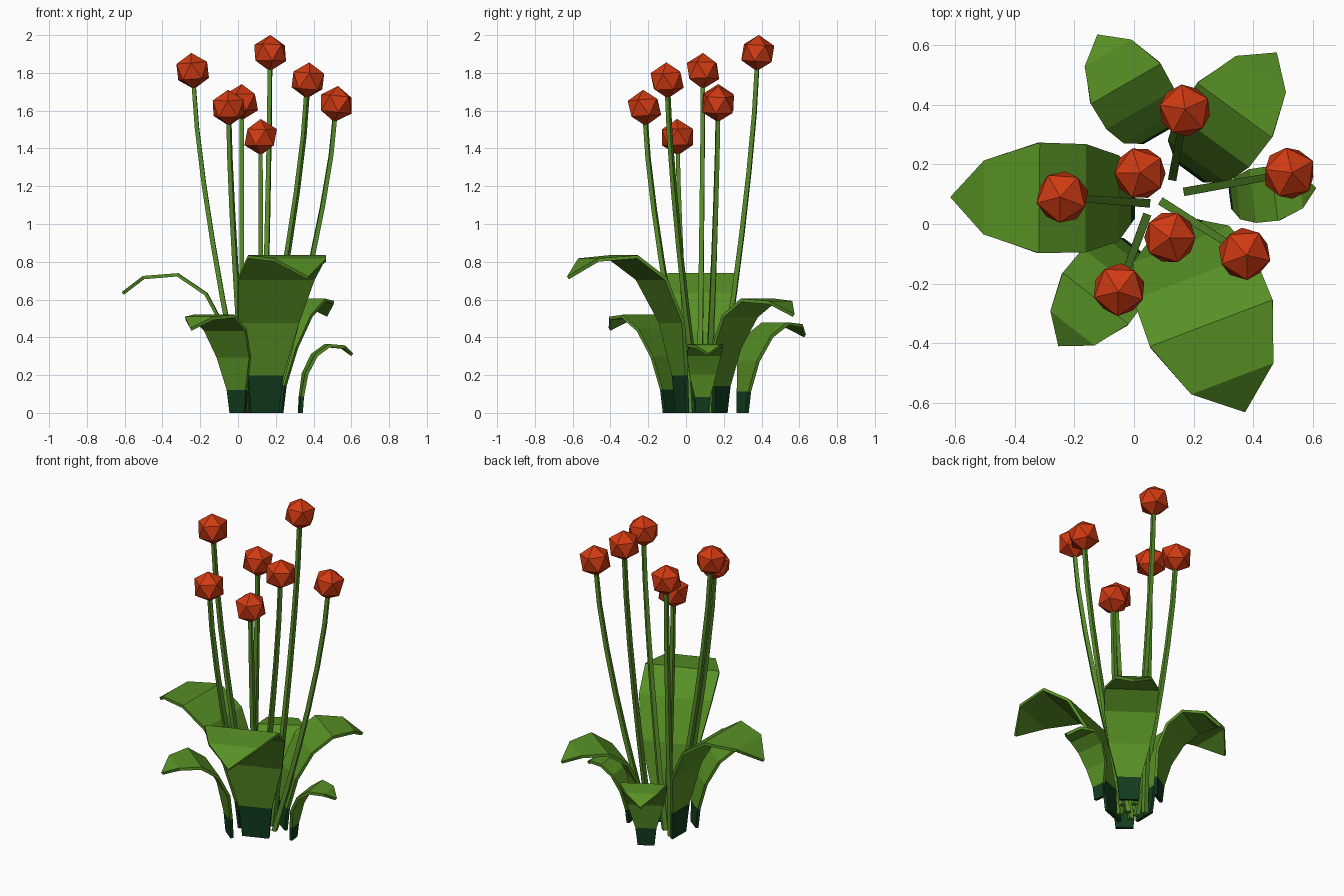
import bpy, bmesh, math
from mathutils import Vector, Matrix

if "Cube" in bpy.data.objects:
    bpy.data.objects.remove(bpy.data.objects["Cube"])


def material(name, rgb):
    m = bpy.data.materials.new(name)
    m.diffuse_color = (*rgb, 1)
    m.use_nodes = True
    m.node_tree.nodes["Principled BSDF"].inputs["Base Color"].default_value = m.diffuse_color
    return m


LEAF = material("leaf green", (0.095, 0.275, 0.018))
DARK = material("dark green", (0.006, 0.045, 0.013))
STEM = material("stem green", (0.095, 0.265, 0.022))
RED = material("flower red", (0.63, 0.042, 0.006))


def finish(bm, name, mats):
    bmesh.ops.recalc_face_normals(bm, faces=bm.faces)
    me = bpy.data.meshes.new(name)
    bm.to_mesh(me)
    bm.free()
    for m in mats:
        me.materials.append(m)
    ob = bpy.data.objects.new(name, me)
    bpy.context.collection.objects.link(ob)
    return ob


# Shared leaf shape: (reach, height, width) as fractions of the leaf's own size
PROFILE = [(0, 0, .36), (.02, .24, .45), (.09, .58, .78), (.27, .86, .98),
           (.52, 1, 1), (.82, .98, .67), (1, .865, 0)]
THICK = 0.018


def leaf(name, base, tip, height, width):
    b, t = Vector((*base, 0)), Vector((*tip, 0))
    reach = t - b
    side = Vector((-reach.y, reach.x, 0)).normalized() * width / 2
    up = Vector((0, 0, height - THICK / 2))
    bm = bmesh.new()
    rows = []
    for s, z, w in PROFILE:
        c = b + reach * s + up * z
        signs = (-1, 1) if w else (0,)
        rows.append([bm.verts.new(c + side * w * k) for k in signs])
    for i, (p, q) in enumerate(zip(rows, rows[1:])):
        f = bm.faces.new(p + q[::-1])
        f.material_index = 1 if i == 0 else 0   # dark foot of the leaf
    ob = finish(bm, name, [LEAF, DARK])
    mod = ob.modifiers.new("thickness", 'SOLIDIFY')
    mod.thickness = THICK
    mod.offset = 0


leaf("front_leaf", (.14, -.02), (.37, -.625), .835, .44)
leaf("left_leaf", (-.005, .085), (-.61, .09), .74, .37)
leaf("back_right_leaf", (.19, .18), (.475, .57), .605, .31)
leaf("back_left_leaf", (.07, .30), (-.12, .63), .48, .27)
leaf("front_left_leaf", (0, -.085), (-.25, -.405), .52, .28)
leaf("right_leaf", (.33, .085), (.605, .12), .365, .185)

# Flowers: stem foot (x, y) and bloom centre (x, y, z)
FLOWERS = [((.13, .16), (.17, .38, 1.905)), ((.02, .12), (.02, .17, 1.645)),
           ((.04, .07), (-.24, .09, 1.81)), ((.18, .11), (.52, .17, 1.635)),
           ((.12, .02), (.12, -.045, 1.46)), ((.10, .07), (.37, -.10, 1.76)),
           ((.04, .02), (-.05, -.22, 1.615))]
SEGMENTS, SIDES = 6, 4


def flower(n, foot, head):
    f, h = Vector((*foot, 0)), Vector(head)
    lean = Vector((h.x - f.x, h.y - f.y, 0))
    angle = math.atan2(lean.y, lean.x)
    # stem that leans out, then straightens
    path = [f + lean * (1 - (1 - t) ** 1.4) + Vector((0, 0, h.z * t))
            for t in (i / SEGMENTS for i in range(SEGMENTS + 1))]
    bm = bmesh.new()
    rings = []
    for i, c in enumerate(path):
        r = .02 - .005 * i / SEGMENTS
        rings.append([bm.verts.new(c + Vector((r * math.cos(a), r * math.sin(a), 0)))
                      for a in (angle + math.pi / 4 + k * math.tau / SIDES for k in range(SIDES))])
    for p, q in zip(rings, rings[1:]):
        for k in range(SIDES):
            j = (k + 1) % SIDES
            bm.faces.new((p[k], p[j], q[j], q[k]))
    bm.faces.new(rings[0][::-1])
    bm.faces.new(rings[-1])
    finish(bm, f"stem_{n}", [STEM])
    # bloom, tilted along the stem
    turn = (path[-1] - path[-2]).to_track_quat('Z', 'Y').to_matrix().to_4x4()
    bm = bmesh.new()
    bmesh.ops.create_icosphere(bm, subdivisions=1, radius=.096,
                               matrix=Matrix.Translation(h) @ turn)
    finish(bm, f"bloom_{n}", [RED])


for n, (foot, head) in enumerate(FLOWERS, 1):
    flower(n, foot, head)
